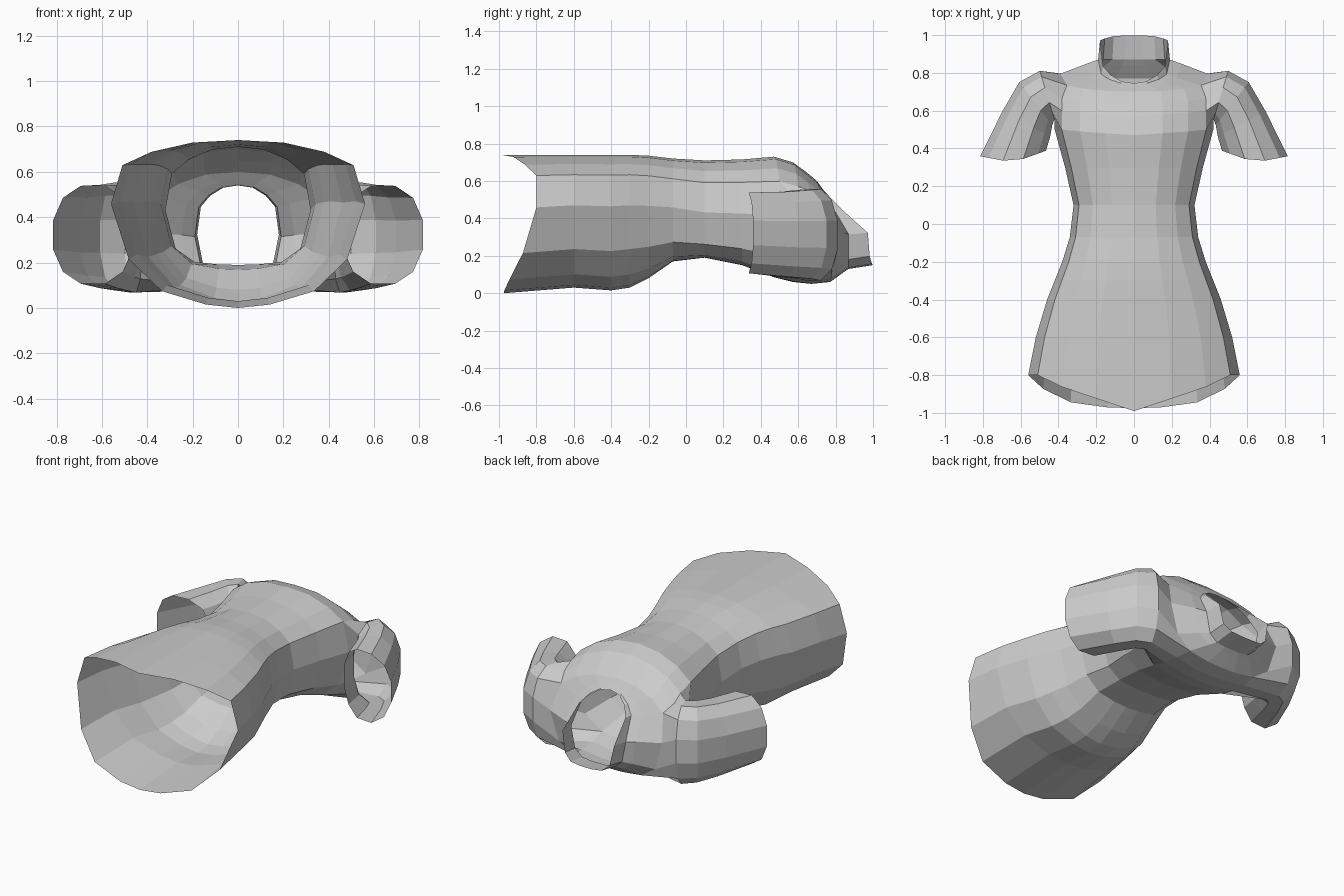
import bpy, bmesh, math

if "Cube" in bpy.data.objects:
    bpy.data.objects.remove(bpy.data.objects["Cube"])

# Half cross-section, chest centre round to back centre: width, height, hem dip
PX = [0, .36, .68, .91, 1, .86, .6, .25, 0]
PZ = [1, .985, .93, .85, .62, .29, .1, .02, 0]
DIP = [1, .65, .33, 0, 0, .4, .8, .95, .97]

# Rings, hem to collar: front y, side y, back y, half width, top z, bottom z, side drop
RINGS = [
    (-.99, -.8, -.98, .56, .74, .0, 1), (-.6, -.6, -.6, .52, .74, .03, 1),
    (-.4, -.4, -.4, .46, .74, .015, 1), (-.3, -.3, -.3, .42, .74, .03, 1),
    (-.2, -.2, -.2, .38, .735, .08, 1.1), (-.07, -.07, -.07, .34, .72, .17, 1.35),
    (.1, .1, .1, .32, .71, .19, 1.6), (.3, .3, .3, .365, .715, .15, 1.5),
    (.47, .5, .47, .42, .73, .085, 1.4), (.57, .6, .57, .42, .70, .06, 1.4),
    (.64, .71, .67, .42, .65, .05, 1.4), (.7, .8, .77, .39, .6, .06, 1.45),
    (.725, .85, .84, .25, .565, .11, 1.6), (.74, .87, .87, .19, .545, .13, 1.7),
    (.745, .97, 1.0, .18, .54, .15, 1.7)]

# Sleeve rings: inner x, inner y, outer x, outer y, bottom z, top z
SLEEVE = [(.42, .55, .50, .815, .06, .565), (.43, .52, .61, .755, .07, .56),
          (.44, .46, .70, .60, .08, .55), (.46, .39, .82, .36, .10, .545)]

bm = bmesh.new()


def bridge(a, b, closed=False):
    n = len(a)
    for i in range(n if closed else n - 1):
        j = (i + 1) % n
        bm.faces.new((a[i], a[j], b[j], b[i]))


# Body: lofted half tube
rings = []
for yf, ys, yb, hw, zt, zb, drop in RINGS:
    ring = []
    for i in range(9):
        zf = PZ[i] ** drop
        w = DIP[i]
        if yf > .6 and i < 5:
            w = max(0, (zf - .4) / .6)
        y = ys + ((yf if i < 4 else yb) - ys) * w
        ring.append(bm.verts.new((hw * PX[i], y, zb + (zt - zb) * zf)))
    rings.append(ring)
for a, b in zip(rings, rings[1:]):
    bridge(a, b)

# Armhole: open the side panels and collect their rim
lo, hi, first, last = 8, 11, 3, 6
hole = {v for r in rings[lo:hi + 1] for v in r[first:last + 1]}
bmesh.ops.delete(bm, geom=[f for f in bm.faces if all(v in hole for v in f.verts)],
                 context='FACES_ONLY')
rim = rings[lo][first:last + 1] + [rings[r][last] for r in range(lo + 1, hi)]
rim += rings[hi][first:last + 1][::-1] + [rings[r][first] for r in range(hi - 1, lo, -1)]
keep = set(rim)
bmesh.ops.delete(bm, geom=[v for v in hole if v not in keep], context='VERTS')


# Short sleeve: rounded rings grown out of the armhole rim
def soft(t):
    return math.copysign(abs(t) ** .9, t)


for xi, yi, xo, yo, zb, zt in SLEEVE:
    ring = []
    for k in range(12):
        a = math.radians(135 + 30 * k)
        u, v = (soft(math.cos(a)) + 1) / 2, (soft(math.sin(a)) + 1) / 2
        sag = .05 * (1 - abs(2 * u - 1)) if yo < .5 else 0
        ring.append(bm.verts.new((xi + (xo - xi) * u, yi + (yo - yi) * u - sag,
                                  zb + (zt - zb) * v)))
    bridge(rim, ring, True)
    rim = ring

bmesh.ops.delete(bm, geom=[e for e in bm.edges if not e.link_faces], context='EDGES')
bmesh.ops.recalc_face_normals(bm, faces=bm.faces)
mesh = bpy.data.meshes.new("tunic")
bm.to_mesh(mesh)
bm.free()
tunic = bpy.data.objects.new("tunic", mesh)
bpy.context.collection.objects.link(tunic)

# Mirror to the other side
mirror = tunic.modifiers.new("mirror", 'MIRROR')
mirror.use_axis[0] = True
mirror.merge_threshold = .001
